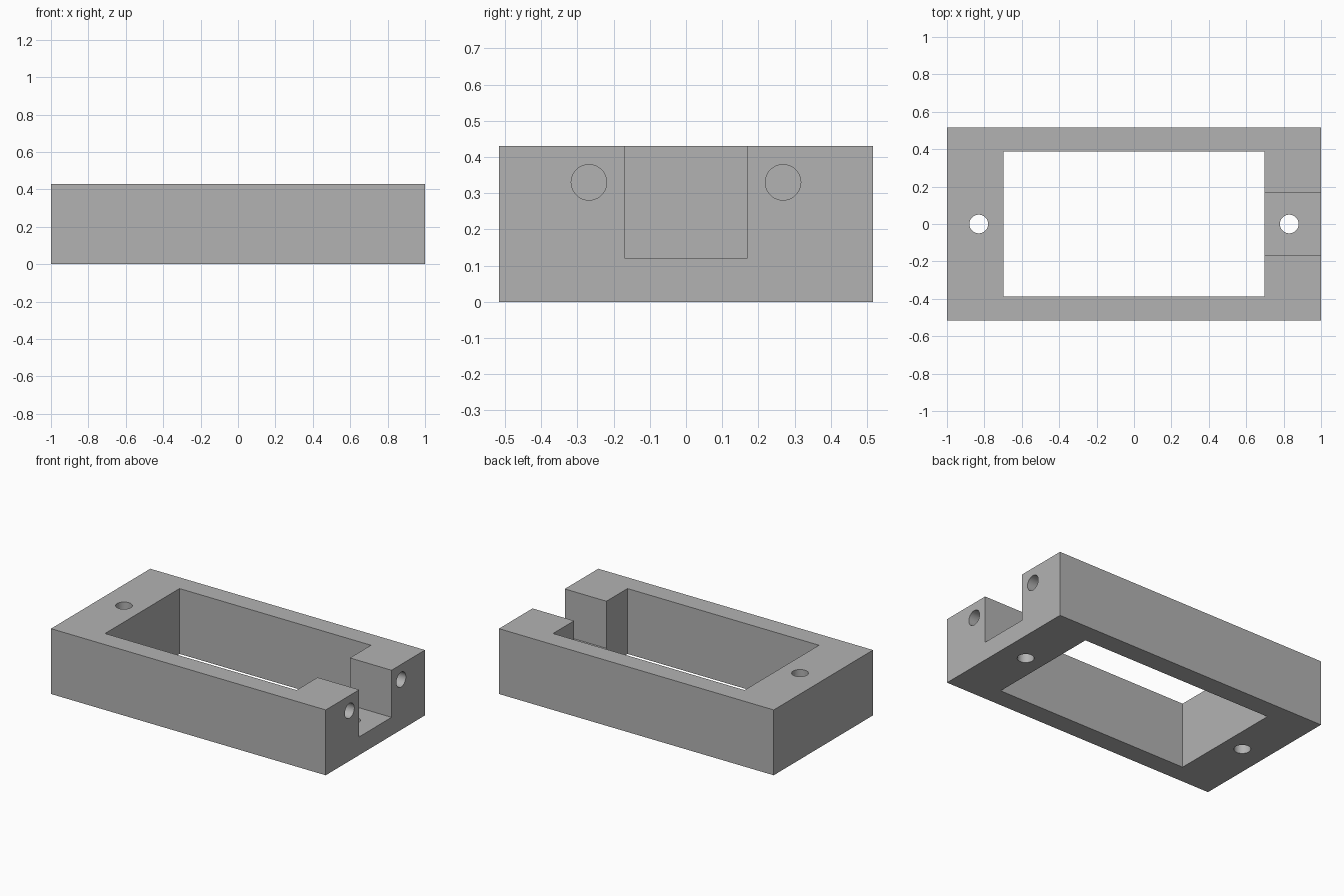
import bpy
import math

if "Cube" in bpy.data.objects:
    bpy.data.objects.remove(bpy.data.objects["Cube"])

HEIGHT = 0.43

grey = bpy.data.materials.new("mid grey")
grey.diffuse_color = (0.45, 0.45, 0.45, 1)
grey.use_nodes = True
grey.node_tree.nodes["Principled BSDF"].inputs["Base Color"].default_value = grey.diffuse_color


def box(name, x, y, z):
    """Box from (min, max) ranges on each axis."""
    centre = [(a + b) / 2 for a, b in (x, y, z)]
    bpy.ops.mesh.primitive_cube_add(size=1, location=centre)
    ob = bpy.context.object
    ob.name = name
    ob.scale = [b - a for a, b in (x, y, z)]
    bpy.ops.object.transform_apply(location=True, rotation=True, scale=True)
    return ob


def drill(name, radius, depth, location, rotation=(0, 0, 0)):
    bpy.ops.mesh.primitive_cylinder_add(vertices=48, radius=radius, depth=depth,
                                        location=location, rotation=rotation)
    ob = bpy.context.object
    ob.name = name
    return ob


# Solid block
frame = box("mounting_frame", (-1, 1), (-0.516, 0.516), (0, HEIGHT))
frame.data.materials.append(grey)

# Rectangular window and the notch through the right end
cutters = [
    box("window_cutter", (-0.697, 0.697), (-0.387, 0.387), (-0.2, 0.7)),
    box("notch_cutter", (0.6, 1.2), (-0.168, 0.168), (0.12, 0.7)),
]

# Vertical through holes, and blind screw holes in the right end
for side in (-1, 1):
    cutters.append(drill("bolt_hole_cutter", 0.05, 1, (side * 0.83, 0, 0.2)))
    cutters.append(drill("screw_hole_cutter", 0.049, 0.4,
                         (1, side * 0.268, 0.33), (0, math.pi / 2, 0)))

# Cut everything out of the block
bpy.ops.object.select_all(action='DESELECT')
frame.select_set(True)
bpy.context.view_layer.objects.active = frame
for cutter in cutters:
    cutter.hide_render = True
    mod = frame.modifiers.new("cut", 'BOOLEAN')
    mod.operation = 'DIFFERENCE'
    mod.solver = 'EXACT'
    mod.object = cutter
    bpy.ops.object.modifier_apply(modifier=mod.name)
for cutter in cutters:
    bpy.data.objects.remove(cutter, do_unlink=True)

# Smooth hole walls, sharp block edges
bpy.ops.object.shade_smooth_by_angle(angle=math.radians(30))
